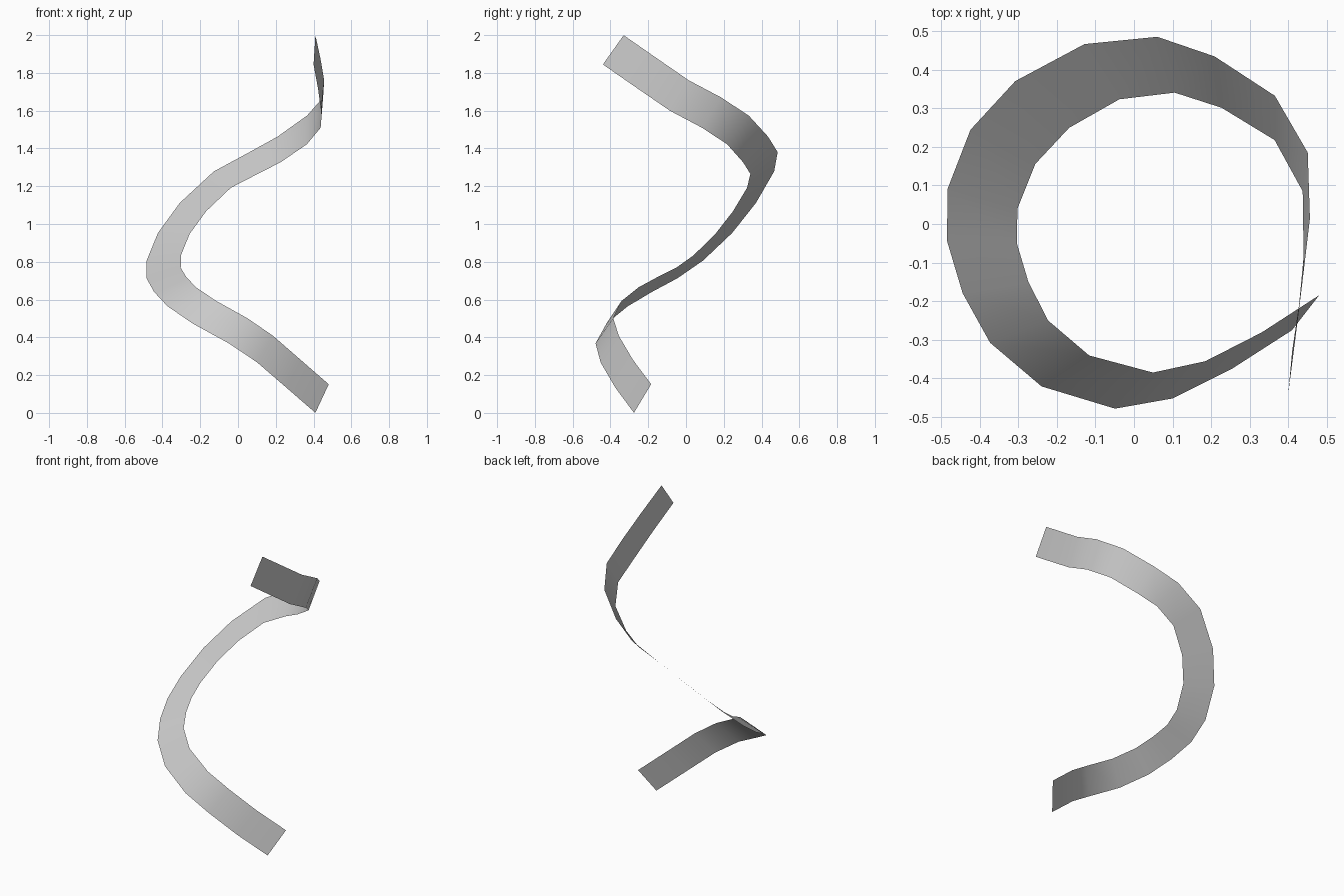
import bpy
import bmesh
from mathutils import Vector

cube = bpy.data.objects.get("Cube")
if cube:
    bpy.data.objects.remove(cube, do_unlink=True)

RIBBON_WIDTH = 0.19

# Centre line of the spiral, from the foot to the tip
centre_line = [Vector(p) for p in (
    (.445, -.23, .076), (.293, -.328, .208), (.143, -.404, .338), (0, -.432, .435),
    (-.178, -.381, .533), (-.298, -.279, .615), (-.359, -.165, .68),
    (-.394, -.048, .741), (-.393, .065, .82), (-.34, .2, .95),
    (-.238, .31, 1.09), (-.083, .395, 1.235), (.083, .413, 1.323),
    (.218, .368, 1.395), (.365, .275, 1.498), (.444, .135, 1.59),
    (.448, -.035, 1.68), (.43, -.205, 1.797), (.405, -.385, 1.922))]

# Direction across the ribbon at every third station, giving its twist
twist_keys = [Vector(p) for p in (
    (-.07, -.09, -.15), (-.1, -.095, -.135), (-.173, -.03, -.08), (-.17, .09, .005),
    (-.045, .145, .115), (.013, .1, .16), (.01, .11, .155))]
STATIONS_PER_KEY = 3


def across(station):
    """Half-width vector at a station, blended smoothly between the twist keys."""
    last = len(twist_keys) - 1
    k = min(station // STATIONS_PER_KEY, last - 1)
    t = station / STATIONS_PER_KEY - k
    before, start, end, after = (
        twist_keys[max(0, min(last, k + offset))] for offset in (-1, 0, 1, 2))
    blend = (start * 2 + (end - before) * t
             + (before * 2 - start * 5 + end * 4 - after) * t ** 2
             + (start * 3 - before - end * 3 + after) * t ** 3)
    return blend.normalized() * RIBBON_WIDTH / 2


# Plain grey material
grey = bpy.data.materials.new("light_grey")
grey.use_nodes = True
colour = (0.6, 0.6, 0.6, 1)
grey.diffuse_color = colour
for node in grey.node_tree.nodes:
    if node.type == "BSDF_PRINCIPLED":
        node.inputs["Base Color"].default_value = colour

# Sweep the ribbon as one strip of smooth quads
bm = bmesh.new()
rungs = []
for station, centre in enumerate(centre_line):
    side = across(station)
    rungs.append((bm.verts.new(centre + side), bm.verts.new(centre - side)))
for (outer, inner), (next_outer, next_inner) in zip(rungs, rungs[1:]):
    face = bm.faces.new((inner, next_inner, next_outer, outer))
    face.smooth = True

mesh = bpy.data.meshes.new("spiral_ribbon")
bm.to_mesh(mesh)
bm.free()
mesh.materials.append(grey)
ribbon = bpy.data.objects.new("spiral_ribbon", mesh)
bpy.context.collection.objects.link(ribbon)
